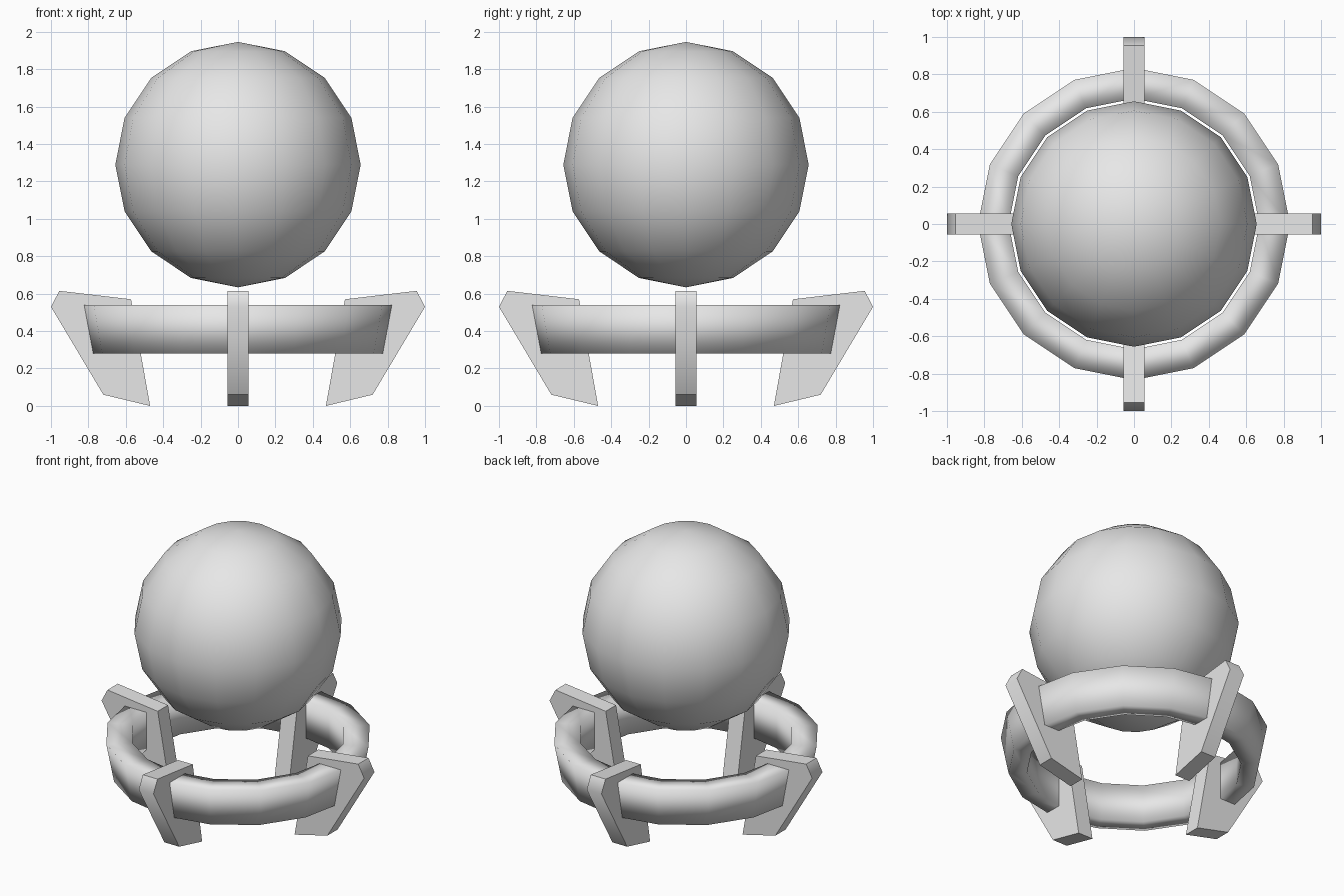
import bpy, bmesh, math
from mathutils import Matrix

if "Cube" in bpy.data.objects:
    bpy.data.objects.remove(bpy.data.objects["Cube"])

grey = bpy.data.materials.new("light grey")
grey.diffuse_color = (0.8, 0.8, 0.8, 1)
grey.use_nodes = True
grey.node_tree.nodes["Principled BSDF"].inputs["Base Color"].default_value = grey.diffuse_color


def make_object(name, bm):
    bmesh.ops.recalc_face_normals(bm, faces=bm.faces)
    for f in bm.faces:
        f.smooth = True
    mesh = bpy.data.meshes.new(name)
    bm.to_mesh(mesh)
    bm.free()
    mesh.materials.append(grey)
    obj = bpy.data.objects.new(name, mesh)
    bpy.context.collection.objects.link(obj)
    return obj


# Globe
bm = bmesh.new()
bmesh.ops.create_uvsphere(bm, u_segments=16, v_segments=8, radius=0.656,
                          matrix=Matrix.Translation((0, 0, 1.29)))
make_object("globe", bm)

# Support ring: tapered outer wall, upright inner wall
bm = bmesh.new()
section = [(0.67, 0.28), (0.785, 0.28), (0.834, 0.54), (0.67, 0.54)]
SIDES = 16
loops = []
for i in range(SIDES):
    a = math.tau * i / SIDES
    loops.append([bm.verts.new((r * math.cos(a), r * math.sin(a), z)) for r, z in section])
for i in range(SIDES):
    here, there = loops[i], loops[(i + 1) % SIDES]
    for j in range(4):
        k = (j + 1) % 4
        bm.faces.new((here[j], there[j], there[k], here[k]))
for e in bm.edges:
    e.smooth = e.calc_face_angle() < math.radians(30)
make_object("support_ring", bm)

# Legs: flat slanted plates, soft only at the outer shoulder
profile = [(0.47, 0), (0.72, 0.06), (1.0, 0.53), (0.955, 0.615), (0.572, 0.57)]
HALF = 0.056
for n, name in enumerate(("right_leg", "back_leg", "left_leg", "front_leg")):
    bm = bmesh.new()
    near = [bm.verts.new((x, -HALF, z)) for x, z in profile]
    far = [bm.verts.new((x, HALF, z)) for x, z in profile]
    bm.faces.new(near)
    bm.faces.new(far[::-1])
    for i in range(len(profile)):
        j = (i + 1) % len(profile)
        bm.faces.new((near[i], far[i], far[j], near[j]))
    for e in bm.edges:
        e.smooth = all(v.co.x > 0.99 for v in e.verts)
    bmesh.ops.rotate(bm, verts=bm.verts, cent=(0, 0, 0),
                     matrix=Matrix.Rotation(n * math.pi / 2, 3, 'Z'))
    make_object(name, bm)
